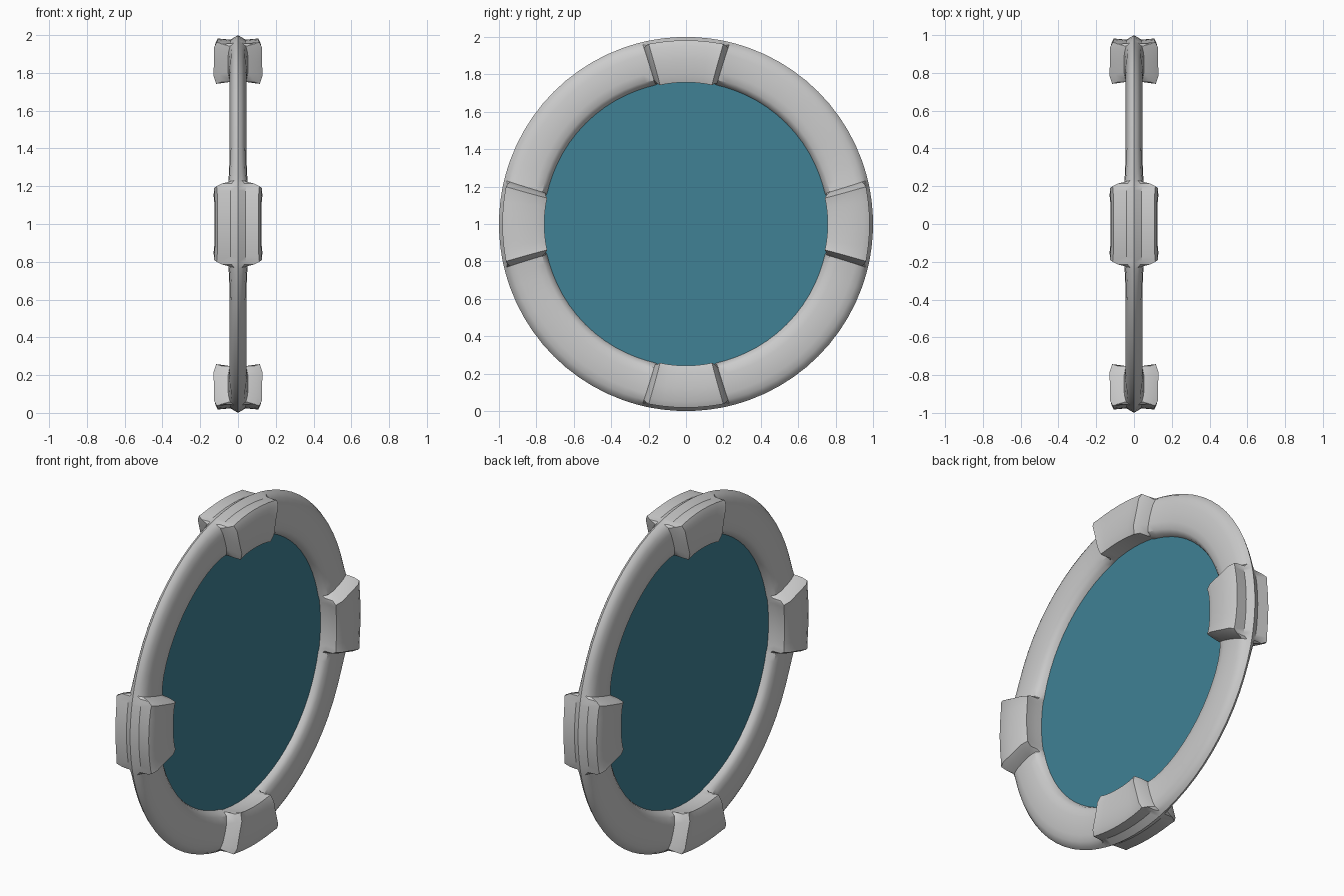
import bpy, bmesh
from math import radians, sin, cos

if "Cube" in bpy.data.objects:
    bpy.data.objects.remove(bpy.data.objects["Cube"])

# Half cross-sections (radius, x), listed from outer rim to inner rim
RING = [(1.0, 0), (0.988, 0.018), (0.965, 0.033), (0.93, 0.041), (0.88, 0.045),
        (0.83, 0.044), (0.79, 0.037), (0.77, 0.022), (0.76, 0)]
BLOCK = [(1.0, 0), (0.976, 0.04), (0.982, 0.108), (0.95, 0.122), (0.88, 0.122),
         (0.80, 0.124), (0.757, 0.110), (0.768, 0.04), (0.765, 0)]

# (angle from block centre, amount of block shape)
HALF = [(0, 1.0), (3.5, 1.0), (7, 1.01), (9.8, 1.03), (11.2, 1.07), (12.2, 0.7),
        (13, 0.12), (16, 0.06), (20, 0.02), (25, 0), (30, 0), (35, 0), (40, 0), (45, 0)]
QUARTER = [(-a, t) for a, t in HALF[-2:0:-1]] + HALF


def section(t):
    half = [(r0 + (r1 - r0) * t, x0 + (x1 - x0) * t)
            for (r0, x0), (r1, x1) in zip(RING, BLOCK)]
    return half + [(r, -x) for r, x in half[-2:0:-1]]


def finish(bm, name):
    bmesh.ops.recalc_face_normals(bm, faces=bm.faces)
    mesh = bpy.data.meshes.new(name)
    bm.to_mesh(mesh)
    bm.free()
    obj = bpy.data.objects.new(name, mesh)
    bpy.context.collection.objects.link(obj)
    return obj


# Frame ring with four raised grips, swept around the x axis
bm = bmesh.new()
loops = []
for q in range(4):
    for a, t in QUARTER:
        loop = []
        for r, x in section(t):
            # ends of each grip lean slightly inward towards the inner rim
            lean = 0.6 * (r - 0.88) / 0.12 if 9 < abs(a) < 14 else 0
            ang = radians(q * 90 + a + (lean if a > 0 else -lean))
            loop.append(bm.verts.new((x, r * sin(ang), 1 + r * cos(ang))))
        loops.append(loop)
for i, cur in enumerate(loops):
    nxt = loops[(i + 1) % len(loops)]
    for j in range(len(cur)):
        k = (j + 1) % len(cur)
        bm.faces.new((cur[j], cur[k], nxt[k], nxt[j]))
ring = finish(bm, "frame_ring")
bpy.context.view_layer.objects.active = ring
ring.select_set(True)
bpy.ops.object.shade_smooth_by_angle(angle=radians(35))

# Thin flat panel filling the ring
bm = bmesh.new()
N = 72
bm.faces.new([bm.verts.new((0, 0.775 * sin(radians(i * 360 / N)),
                            1 + 0.775 * cos(radians(i * 360 / N)))) for i in range(N)])
panel = finish(bm, "centre_panel")
mat = bpy.data.materials.new("teal")
mat.diffuse_color = (0.05, 0.22, 0.30, 1)
mat.use_nodes = True
mat.node_tree.nodes["Principled BSDF"].inputs["Base Color"].default_value = mat.diffuse_color
panel.data.materials.append(mat)
